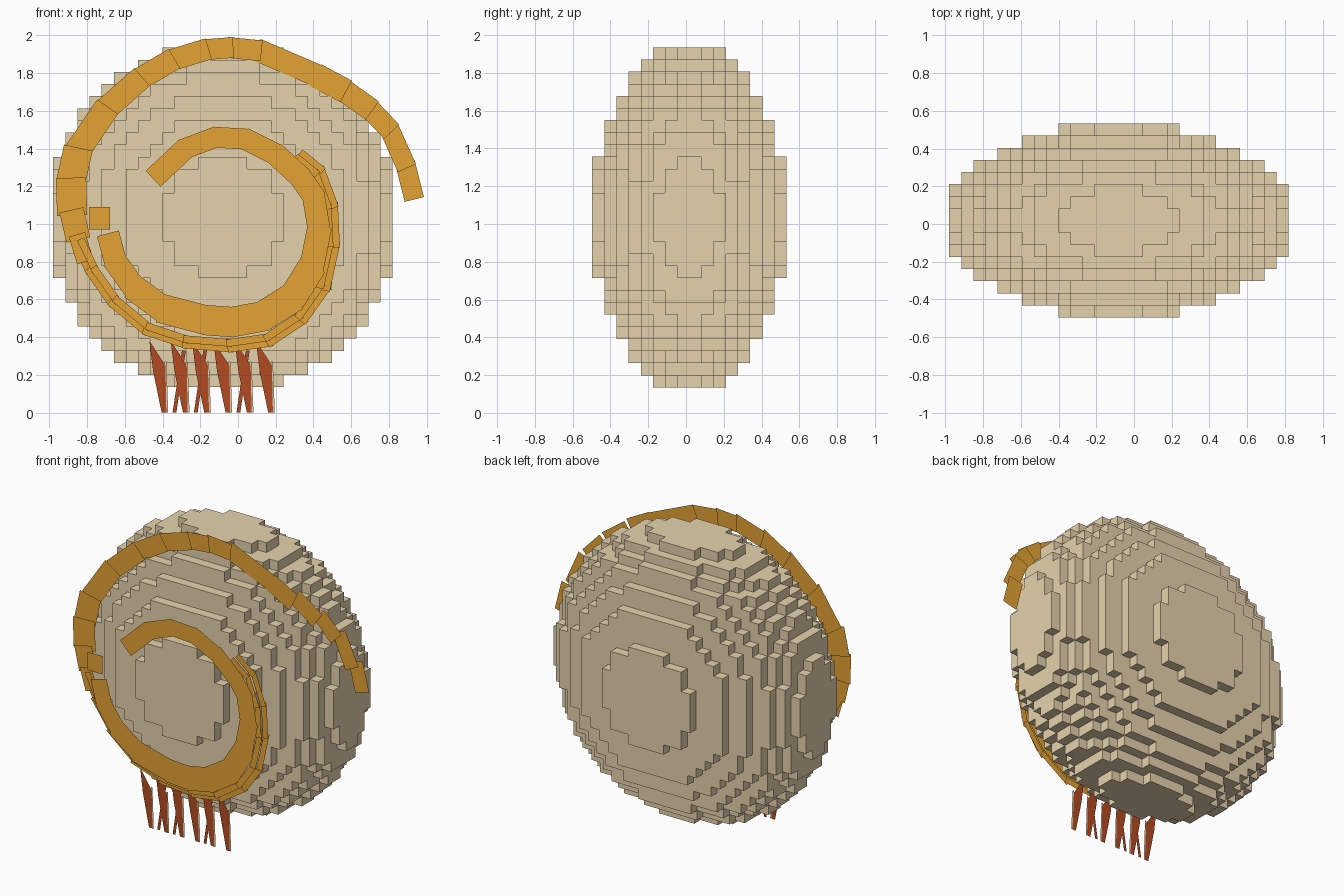
import bpy, bmesh
from mathutils import Vector

cube = bpy.data.objects.get("Cube")
if cube:
    bpy.data.objects.remove(cube, do_unlink=True)


def make_material(name, color):
    material = bpy.data.materials.new(name)
    material.use_nodes = True
    material.diffuse_color = (*color, 1)
    material.node_tree.nodes["Principled BSDF"].inputs["Base Color"].default_value = (*color, 1)
    return material


tan = make_material("sand_tan", (0.79, 0.65, 0.42))
orange = make_material("amber_orange", (0.78, 0.365, 0.035))
rust = make_material("rust_red", (0.45, 0.07, 0.015))


def finish(name, bm, material):
    mesh = bpy.data.meshes.new(name)
    bm.to_mesh(mesh)
    bm.free()
    mesh.materials.append(material)
    obj = bpy.data.objects.new(name, mesh)
    bpy.context.collection.objects.link(obj)
    return obj


def block_ellipsoid(name, center, cell, radii, material):
    """Ellipsoid of cubic cells, keeping only the exposed cell faces."""
    def inside(cell_index):
        return sum(((i + 0.5) / r) ** 2 for i, r in zip(cell_index, radii)) <= 1

    spans = [range(-int(r) - 1, int(r) + 1) for r in radii]
    cells = [(i, j, k) for i in spans[0] for j in spans[1] for k in spans[2] if inside((i, j, k))]
    bm = bmesh.new()
    corners = {}

    def corner(point):
        if point not in corners:
            corners[point] = bm.verts.new(Vector(center) + cell * Vector(point))
        return corners[point]

    for index in cells:
        for axis in range(3):
            for side in (0, 1):
                neighbour = list(index)
                neighbour[axis] += 2 * side - 1
                if inside(neighbour):
                    continue
                u, v = (axis + 1) % 3, (axis + 2) % 3
                loop = []
                for du, dv in ((0, 0), (1, 0), (1, 1), (0, 1)):
                    point = list(index)
                    point[axis] += side
                    point[u] += du
                    point[v] += dv
                    loop.append(corner(tuple(point)))
                bm.faces.new(loop if side else loop[::-1])
    return finish(name, bm, material)


def add_plate(bm, outline, y):
    """Flat upright face that looks towards the front."""
    face = bm.faces.new([bm.verts.new((x, y, z)) for x, z in outline])
    face.normal_update()
    if face.normal.y > 0:
        face.normal_flip()


def plate(name, outline, y, material):
    bm = bmesh.new()
    add_plate(bm, outline, y)
    return finish(name, bm, material)


def ribbon(name, path, depth_start, depth_end, material):
    """Band of overlapping upright plates, each at its own depth; path entries are x, z, width."""
    bm = bmesh.new()
    last = len(path) - 2
    for i, (start, end) in enumerate(zip(path, path[1:])):
        a, b = Vector(start[:2]), Vector(end[:2])
        along = (b - a).normalized()
        across = Vector((-along.y, along.x)) * (start[2] + end[2]) / 4
        # Inner joints overlap, the two tips stay square
        a -= along * (0.015 if i > 0 else 0)
        b += along * (0.015 if i < last else 0)
        y = depth_start + (depth_end - depth_start) * i / max(last, 1)
        add_plate(bm, [a - across, b - across, b + across, a + across], y)
    return finish(name, bm, material)


# Stepped body
block_ellipsoid("body", (-0.08, 0.018, 1.035), 0.0643, (14.4, 8, 14.4), tan)

# Outer band, sinking back towards its free tip
ribbon("outer_band_tip", [
    (0.935, 1.13, .11), (0.89, 1.31, .10), (0.805, 1.50, .11), (0.70, 1.61, .11),
    (0.56, 1.71, .13), (0.41, 1.79, .13)], -.04, -.24, orange)
ribbon("outer_band", [
    (0.46, 1.77, .13), (0.11, 1.92, .11), (-0.04, 1.935, .11), (-0.17, 1.925, .11),
    (-0.35, 1.87, .12), (-0.52, 1.77, .12), (-0.70, 1.61, .13), (-0.85, 1.39, .14),
    (-0.885, 1.23, .17), (-0.88, 1.06, .15), (-0.85, .93, .11), (-0.81, .80, .07)],
    -.24, -.37, orange)

# Inner band, lying just ahead of the front face
ribbon("inner_band", [
    (-0.69, .95, .12), (-0.65, .80, .12), (-0.55, .66, .13), (-0.40, .55, .15),
    (-0.17, .49, .16), (-0.03, .48, .16), (0.13, .51, .16), (0.29, .61, .16),
    (0.39, .77, .14), (0.43, .97, .12), (0.40, 1.15, .12), (0.33, 1.25, .12),
    (0.20, 1.37, .12), (0.04, 1.45, .11), (-0.12, 1.46, .11), (-0.28, 1.40, .11),
    (-0.45, 1.24, .12)], -.47, -.53, orange)

# Thin rim, repeated once slightly smaller
rim = [(-.87, .92), (-.79, .75), (-.67, .58), (-.49, .43), (-.28, .36), (-.04, .34),
       (.17, .37), (.35, .49), (.47, .66), (.52, .89), (.51, 1.1), (.44, 1.29), (.33, 1.38)]
for name, scale, shift in (("rim_band", 1, 0), ("rim_band_inset", .95, -.02)):
    ribbon(name, [(-.17 + (x + .17) * scale, .93 + (z - .93) * scale, .04) for x, z in rim],
           -.36 + shift, -.48 + shift, orange)

plate("square_patch", [(-.79, .97), (-.68, .97), (-.68, 1.09), (-.79, 1.09)], -.44, orange)

# Row of tapered legs, each with a crossing brace and a pale edge strip
LEG_DEPTH = -.35
leg = [(0, .38), (.02, .35), (.085, .25), (.09, 0), (.065, 0), (.02, .22)]
brace = [(.06, .33), (.08, .33), (.03, 0), (.01, 0)]
edge_strip = [(.08, .27), (.09, .27), (.1, 0), (.09, 0)]
for i in range(6):
    left = -.47 + i * .113
    plate(f"leg_{i + 1}", [(left + x, z) for x, z in leg], LEG_DEPTH, rust)
    if i in (1, 2, 4):
        plate(f"leg_brace_{i + 1}", [(left + x, z) for x, z in brace], LEG_DEPTH + .003, rust)
    plate(f"leg_edge_{i + 1}", [(left + x, z) for x, z in edge_strip], LEG_DEPTH, tan)
